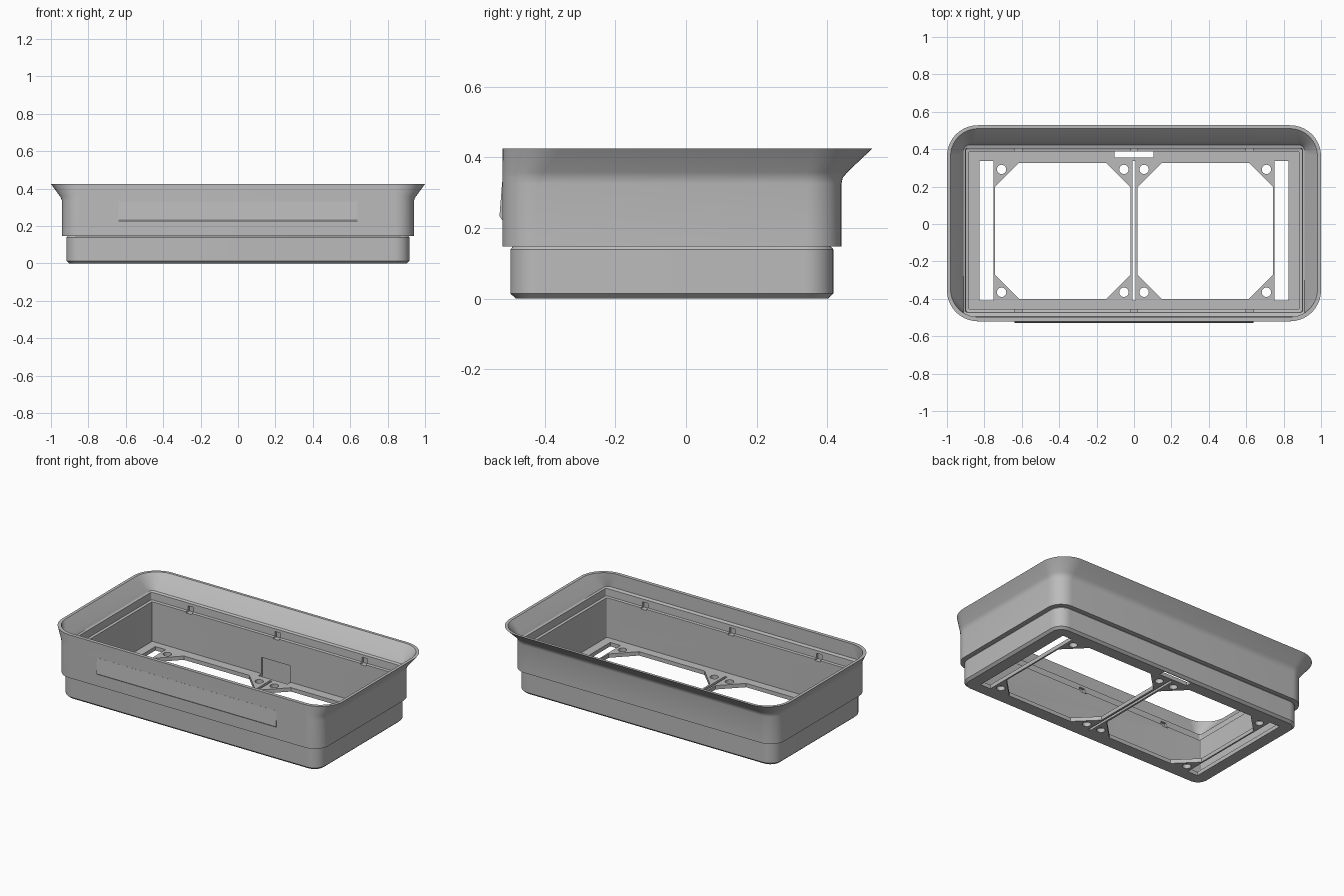
import bpy, bmesh, math
from mathutils import Vector

old = bpy.data.objects.get("Cube")
if old:
    bpy.data.objects.remove(old, do_unlink=True)

grey = bpy.data.materials.new("plain grey")
grey.use_nodes = True
COLOR = (0.5, 0.5, 0.5, 1)
grey.diffuse_color = COLOR
grey.node_tree.nodes["Principled BSDF"].inputs["Base Color"].default_value = COLOR


def make_object(name, bm):
    bmesh.ops.recalc_face_normals(bm, faces=bm.faces)
    mesh = bpy.data.meshes.new(name)
    bm.to_mesh(mesh)
    bm.free()
    mesh.materials.append(grey)
    obj = bpy.data.objects.new(name, mesh)
    bpy.context.collection.objects.link(obj)
    return obj


def ring(bm, half_x, front, back, z, radius, steps=10):
    """Rounded rectangle of vertices at height z."""
    verts = []
    corners = [(1, back, 0), (-1, back, 90), (-1, front, 180), (1, front, 270)]
    for sx, y, start in corners:
        cx = sx * (half_x - radius)
        cy = y - radius if y == back else y + radius
        for i in range(steps + 1):
            a = math.radians(start + 90 * i / steps)
            verts.append(bm.verts.new((cx + radius * math.cos(a), cy + radius * math.sin(a), z)))
    return verts


def prism(bm, points, z0, z1):
    low = [bm.verts.new((x, y, z0)) for x, y in points]
    high = [bm.verts.new((x, y, z1)) for x, y in points]
    bm.faces.new(low[::-1])
    bm.faces.new(high)
    for i in range(len(points)):
        j = (i + 1) % len(points)
        bm.faces.new((low[i], low[j], high[j], high[i]))


def box(bm, x0, x1, y0, y1, z0, z1):
    prism(bm, [(x0, y0), (x1, y0), (x1, y1), (x0, y1)], z0, z1)


# Housing shell: half width, front, back, height, corner radius
sections = [
    (0.902, -0.482, 0.402, 0.0, 0.065),
    (0.917, -0.497, 0.417, 0.014, 0.08),
    (0.917, -0.497, 0.417, 0.139, 0.08),
    (0.910, -0.490, 0.410, 0.148, 0.075),
    (0.940, -0.520, 0.440, 0.148, 0.10),
    (0.940, -0.520, 0.440, 0.325, 0.10),
    (0.943, -0.520, 0.444, 0.342, 0.105),
    (0.951, -0.520, 0.457, 0.358, 0.115),
    (1.000, -0.520, 0.528, 0.425, 0.165),
    (0.981, -0.497, 0.510, 0.425, 0.147),
    (0.930, -0.496, 0.442, 0.360, 0.07),
    (0.912, -0.495, 0.422, 0.335, 0.03),
    (0.900, -0.472, 0.405, 0.330, 0.008),
    (0.898, -0.470, 0.403, 0.283, 0.008),
    (0.882, -0.455, 0.387, 0.280, 0.005),
    (0.882, -0.455, 0.387, 0.025, 0.005),
]
bm = bmesh.new()
rings = [ring(bm, *s) for s in sections]
for a, b in zip(rings, rings[1:]):
    for i in range(len(a)):
        j = (i + 1) % len(a)
        bm.faces.new((a[i], a[j], b[j], b[i]))
bm.faces.new(rings[0][::-1])
bm.faces.new(rings[-1])
housing = make_object("housing", bm)

# Cutters for the floor openings, wall recess and clip notches
bm = bmesh.new()
LOW, HIGH = -0.1, 0.1
X0, X1, Y0, Y1, C = 0.02, 0.742, -0.40, 0.327, 0.128
for side in (-1, 1):
    window = [(X0 + C, Y0), (X1 - C, Y0), (X1, Y0 + C), (X1, Y1 - C),
              (X1 - C, Y1), (X0 + C, Y1), (X0, Y1 - C), (X0, Y0 + C)]
    prism(bm, [(side * x, y) for x, y in window], LOW, HIGH)
    # Side slots
    box(bm, *sorted((side * 0.752, side * 0.825)), -0.408, 0.338, LOW, HIGH)
    # Screw holes
    for cx in (0.054, 0.708):
        for cy in (-0.365, 0.292):
            circle = [(side * cx + 0.025 * math.cos(math.tau * i / 24),
                       cy + 0.025 * math.sin(math.tau * i / 24)) for i in range(24)]
            prism(bm, circle, LOW, HIGH)
# Slot in the middle bar
box(bm, -0.008, 0.008, -0.408, 0.338, LOW, HIGH)
# Cable opening with a shallow recess in the back wall
box(bm, -0.103, 0.103, 0.355, 0.397, LOW, 0.13)
# Clip notches in the front and back walls
for x in (-0.62, 0, 0.62):
    box(bm, x - 0.02, x + 0.02, 0.38, 0.42, 0.272, 0.312)
    box(bm, x - 0.02, x + 0.02, -0.487, -0.448, 0.272, 0.312)
cutter = make_object("opening_cutter", bm)
cutter.hide_render = True

cut = housing.modifiers.new("openings", "BOOLEAN")
cut.operation = "DIFFERENCE"
cut.solver = "EXACT"
cut.object = cutter
bpy.context.view_layer.objects.active = housing
housing.select_set(True)
bpy.ops.object.modifier_apply(modifier=cut.name)
bpy.data.objects.remove(cutter, do_unlink=True)
bpy.ops.object.shade_smooth_by_angle(angle=math.radians(28))

# Tapered plate on the front wall
bm = bmesh.new()
profile = [(-0.515, 0.222), (-0.521, 0.222), (-0.528, 0.234), (-0.5205, 0.33), (-0.515, 0.33)]
ends = [[bm.verts.new(Vector((x, y, z))) for y, z in profile] for x in (-0.64, 0.64)]
bm.faces.new(ends[0])
bm.faces.new(ends[1][::-1])
for i in range(len(profile)):
    j = (i + 1) % len(profile)
    bm.faces.new((ends[0][i], ends[0][j], ends[1][j], ends[1][i]))
make_object("front_plate", bm)
